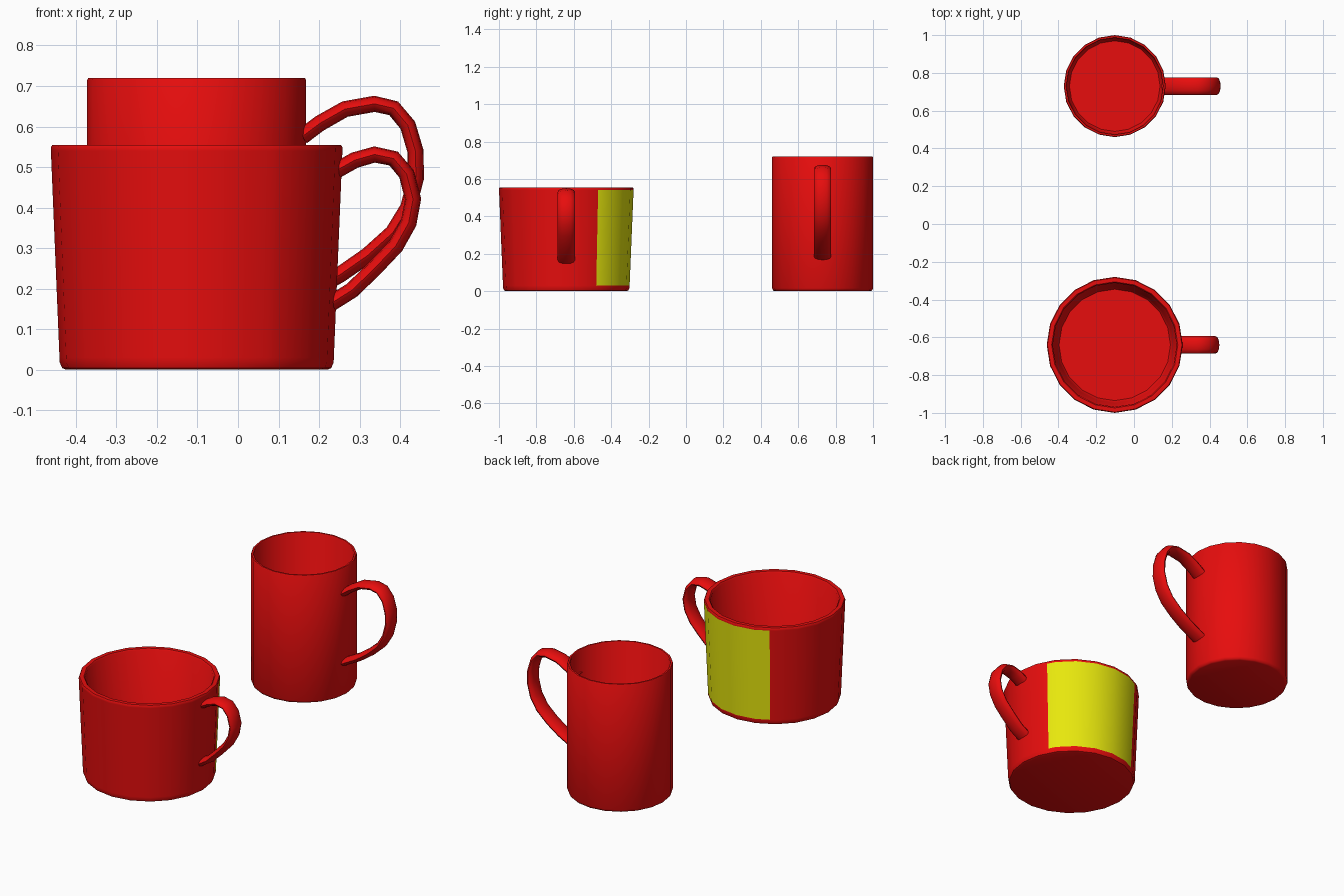
import bpy, bmesh
from math import sin, cos, pi, radians, atan2, degrees
from mathutils import Vector

cube = bpy.data.objects.get("Cube")
if cube:
    bpy.data.objects.remove(cube)


def material(name, colour):
    m = bpy.data.materials.new(name)
    m.use_nodes = True
    m.diffuse_color = colour
    m.node_tree.nodes["Principled BSDF"].inputs["Base Color"].default_value = colour
    return m


red = material("red glaze", (0.8, 0.004, 0.004, 1))
yellow = material("yellow patch", (0.8, 0.8, 0.004, 1))


def finish(bm, name, location, materials):
    bmesh.ops.recalc_face_normals(bm, faces=bm.faces)
    mesh = bpy.data.meshes.new(name)
    bm.to_mesh(mesh)
    bm.free()
    for m in materials:
        mesh.materials.append(m)
    ob = bpy.data.objects.new(name, mesh)
    ob.location = location
    bpy.context.collection.objects.link(ob)
    bpy.ops.object.select_all(action='DESELECT')
    ob.select_set(True)
    bpy.context.view_layer.objects.active = ob
    bpy.ops.object.shade_smooth_by_angle(angle=radians(40))
    return ob


def lathe(profile, sides=20):
    """Spin a closed (radius, height) profile; end points lie on the axis."""
    bm = bmesh.new()
    verts = [bm.verts.new((r, 0, z)) for r, z in profile]
    edges = [bm.edges.new(pair) for pair in zip(verts, verts[1:])]
    bmesh.ops.spin(bm, geom=verts + edges, cent=(0, 0, 0), axis=(0, 0, 1),
                   angle=2 * pi, steps=sides, use_merge=True)
    bmesh.ops.remove_doubles(bm, verts=bm.verts, dist=0.0005)
    return bm


def paint_patch(bm, start, end, low, high, inner_limit):
    """Cut the outer wall along the patch borders and colour the faces inside."""
    planes = [((0, 0, z), (0, 0, 1)) for z in (low, high)]
    planes += [((0, 0, 0), (-sin(radians(a)), cos(radians(a)), 0)) for a in (start, end)]
    for co, no in planes:
        wall = [f for f in bm.faces
                if f.calc_center_median().xy.length > inner_limit and f.calc_area() > 0]
        geom = set(wall)
        for f in wall:
            geom.update(f.edges)
            geom.update(f.verts)
        bmesh.ops.bisect_plane(bm, geom=list(geom), dist=0.0001,
                               plane_co=co, plane_no=no)
    for f in bm.faces:
        c = f.calc_center_median()
        if (start < degrees(atan2(c.y, c.x)) < end and low < c.z < high
                and c.xy.length > inner_limit):
            f.material_index = 1


def handle(name, path, location, half_width=0.046, half_depth=0.02, sides=12):
    """Sweep a flattened oval along a path in the xz plane."""
    bm = bmesh.new()
    pts = [Vector((x, 0, z)) for x, z in path]
    rings = []
    for i, p in enumerate(pts):
        t = (pts[min(i + 1, len(pts) - 1)] - pts[max(i - 1, 0)]).normalized()
        n = Vector((-t.z, 0, t.x))
        rings.append([bm.verts.new(p + n * half_depth * cos(2 * pi * k / sides)
                                   + Vector((0, half_width * sin(2 * pi * k / sides), 0)))
                      for k in range(sides)])
    for a, b in zip(rings, rings[1:]):
        for k in range(sides):
            j = (k + 1) % sides
            bm.faces.new((a[k], a[j], b[j], b[k]))
    bm.faces.new(rings[0])
    bm.faces.new(rings[-1])
    return finish(bm, name, location, [red])


# Wide tapered mug with a coloured patch on its back
wide_at = (-0.102, -0.64, 0)
bm = lathe([(0, 0.012), (0.322, 0), (0.332, 0.004), (0.338, 0.018),
            (0.36, 0.548), (0.356, 0.555), (0.334, 0.555), (0.328, 0.548),
            (0.308, 0.06), (0.295, 0.04), (0, 0.04)])
paint_patch(bm, 28.6, 121, 0.03, 0.54, 0.331)
finish(bm, "wide_mug_body", wide_at, [red, yellow])

# Tall straight mug
tall_at = (-0.102, 0.73, 0)
bm = lathe([(0, 0), (0.255, 0), (0.264, 0.004), (0.27, 0.016),
            (0.27, 0.715), (0.267, 0.72), (0.258, 0.72), (0.255, 0.715),
            (0.253, 0.05), (0.24, 0.03), (0, 0.03)])
finish(bm, "tall_mug_body", tall_at, [red])

# Handles
handle("wide_mug_handle",
       [(0.24, 0.49), (0.288, 0.517), (0.337, 0.531), (0.384, 0.521),
        (0.416, 0.483), (0.432, 0.421), (0.421, 0.362), (0.389, 0.305),
        (0.337, 0.25), (0.281, 0.196), (0.23, 0.164)], (0, wide_at[1], 0))
handle("tall_mug_handle",
       [(0.158, 0.575), (0.202, 0.608), (0.264, 0.643), (0.337, 0.656),
        (0.384, 0.645), (0.419, 0.603), (0.438, 0.539), (0.439, 0.473),
        (0.42, 0.4), (0.382, 0.338), (0.32, 0.282), (0.251, 0.234),
        (0.16, 0.185)], (0, tall_at[1], 0))
